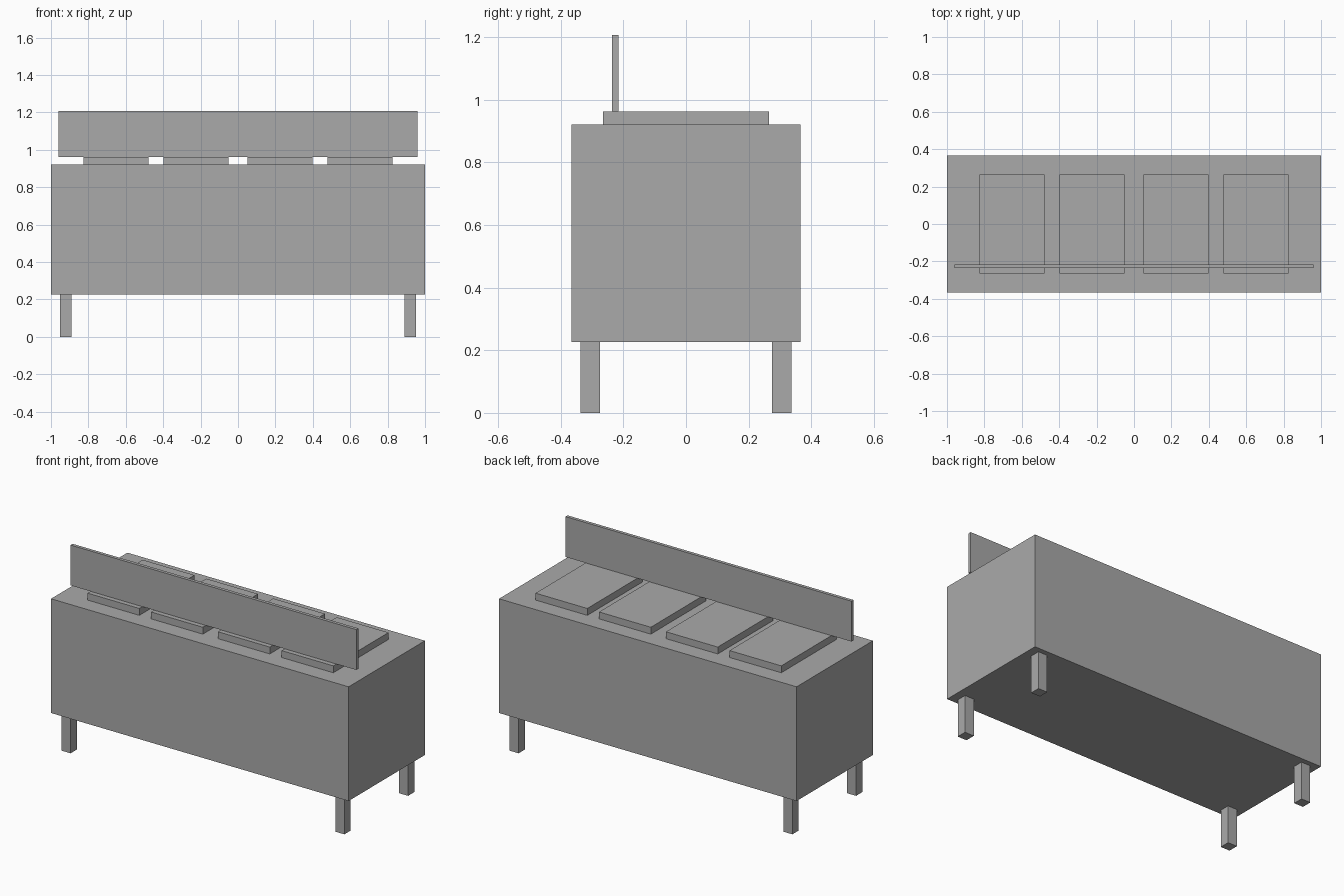
import bpy

cube = bpy.data.objects.get("Cube")
if cube:
    bpy.data.objects.remove(cube, do_unlink=True)

grey = bpy.data.materials.new("plain grey")
grey.use_nodes = True
colour = (0.40, 0.40, 0.40, 1)
grey.diffuse_color = colour
grey.node_tree.nodes["Principled BSDF"].inputs["Base Color"].default_value = colour


def box(name, centre, size):
    """Add a flat-faced box with its scale applied."""
    bpy.ops.mesh.primitive_cube_add(size=1, location=centre)
    ob = bpy.context.object
    ob.name = ob.data.name = name
    ob.scale = size
    bpy.ops.object.transform_apply(location=False, rotation=False, scale=True)
    ob.data.materials.append(grey)
    return ob


LEG_H, BODY_TOP, PLATE_TOP, BOARD_TOP = 0.227, 0.921, 0.963, 1.208

# Main body
box("body", (0, 0, (LEG_H + BODY_TOP) / 2), (2, 0.733, BODY_TOP - LEG_H))

# Four corner legs
for side, sx in (("right", -1), ("left", 1)):
    for end, sy in (("front", -1), ("back", 1)):
        box(f"{end}_{side}_leg", (sx * 0.92, sy * 0.306, LEG_H / 2),
            (0.061, 0.061, LEG_H))

# Row of top plates
for i, x in enumerate((-0.652, -0.225, 0.225, 0.652)):
    box(f"top_plate_{i + 1}", (x, 0, (BODY_TOP + PLATE_TOP) / 2),
        (0.348, 0.53, PLATE_TOP - BODY_TOP))

# Upright board standing across the plates
box("upright_board", (0, -0.226, (PLATE_TOP + BOARD_TOP) / 2),
    (1.922, 0.02, BOARD_TOP - PLATE_TOP))
